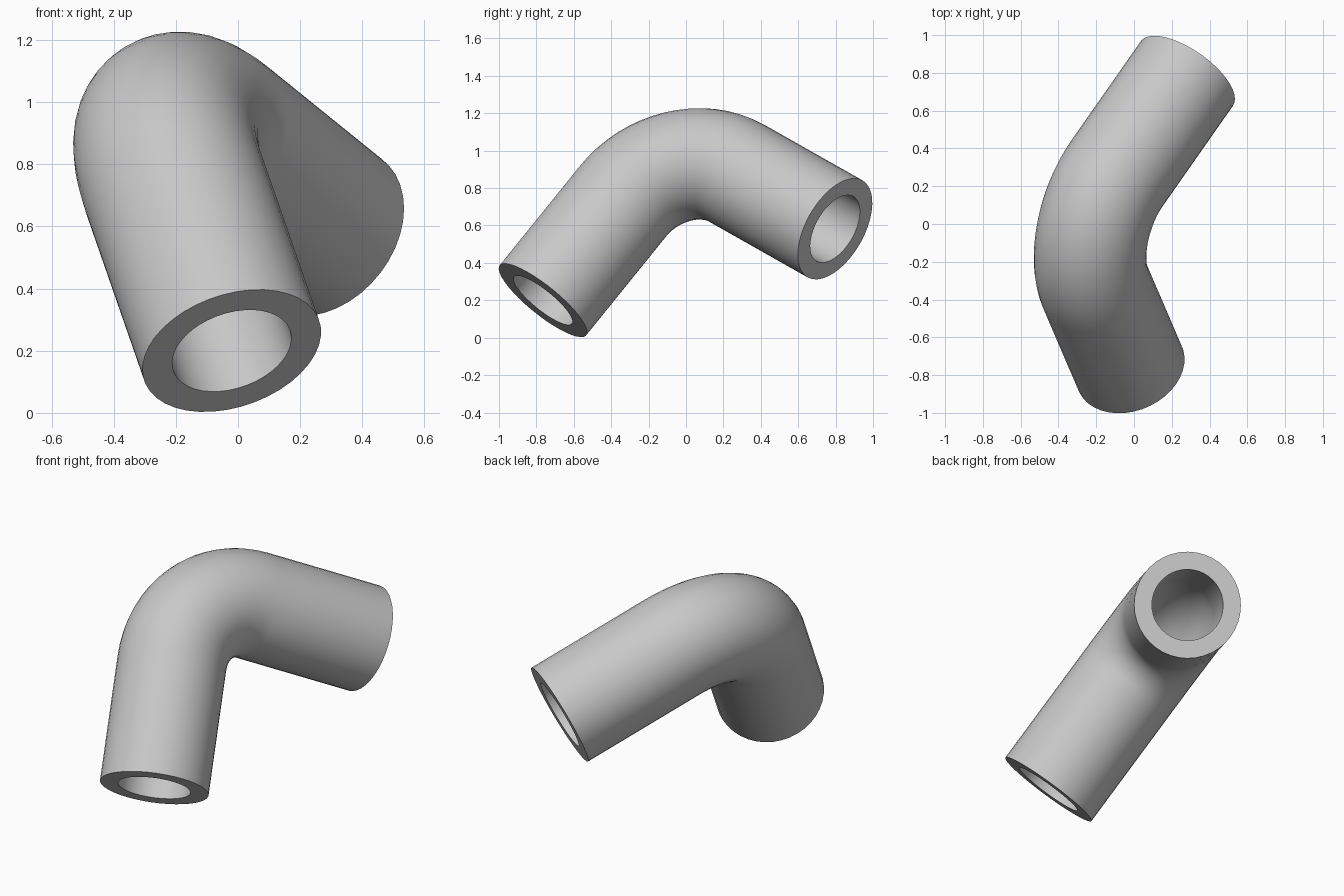
import bpy, bmesh, math
from mathutils import Vector

cube = bpy.data.objects.get("Cube")
if cube:
    bpy.data.objects.remove(cube)

# Main dimensions
OUTER, INNER = 0.298, 0.199
BEND = 1.5 * OUTER
SIDES, BEND_STEPS = 40, 16
front_end = Vector((-0.02, -0.765, 0.20))
back_end = Vector((0.28, 0.797, 0.582))

# The two arms meet at a right angle in the plane of these axes
chord = back_end - front_end
along = chord.normalized()
rise = Vector((-0.552, -0.083, 0.835))
rise = (rise - along * rise.dot(along)).normalized()
dir_in = (along + rise).normalized()
dir_out = (along - rise).normalized()
side = dir_in.cross(dir_out).normalized()
straight = chord.length / math.sqrt(2) - BEND
bend_centre = front_end + dir_in * straight + dir_out * BEND

# Stations along the centre line: (centre, outward direction)
stations = [(front_end, -dir_out)]
for i in range(BEND_STEPS + 1):
    a = math.pi / 2 * i / BEND_STEPS
    outward = dir_in * math.sin(a) - dir_out * math.cos(a)
    stations.append((bend_centre + outward * BEND, outward))
stations.append((back_end, dir_in))

bm = bmesh.new()


def ring(centre, outward, radius):
    angles = [2 * math.pi * k / SIDES for k in range(SIDES)]
    return [bm.verts.new(centre + (outward * math.cos(a) + side * math.sin(a)) * radius)
            for a in angles]


def bridge(first, second):
    for k in range(SIDES):
        n = (k + 1) % SIDES
        bm.faces.new((first[k], first[n], second[n], second[k]))


# Outer wall, bore and the two flat end rims
walls = [[ring(c, o, radius) for c, o in stations] for radius in (OUTER, INNER)]
for wall in walls:
    for first, second in zip(wall, wall[1:]):
        bridge(first, second)
for end in (0, -1):
    bridge(walls[0][end], walls[1][end])
bmesh.ops.recalc_face_normals(bm, faces=bm.faces)

mesh = bpy.data.meshes.new("pipe_elbow")
bm.to_mesh(mesh)
bm.free()
elbow = bpy.data.objects.new("pipe_elbow", mesh)
bpy.context.collection.objects.link(elbow)

# Plain grey material
grey = bpy.data.materials.new("light_grey")
grey.use_nodes = True
colour = (0.58, 0.58, 0.58, 1)
grey.diffuse_color = colour
grey.node_tree.nodes["Principled BSDF"].inputs["Base Color"].default_value = colour
mesh.materials.append(grey)

# Smooth walls, crisp rims
bpy.ops.object.select_all(action="DESELECT")
elbow.select_set(True)
bpy.context.view_layer.objects.active = elbow
bpy.ops.object.shade_smooth_by_angle(angle=math.radians(30))
